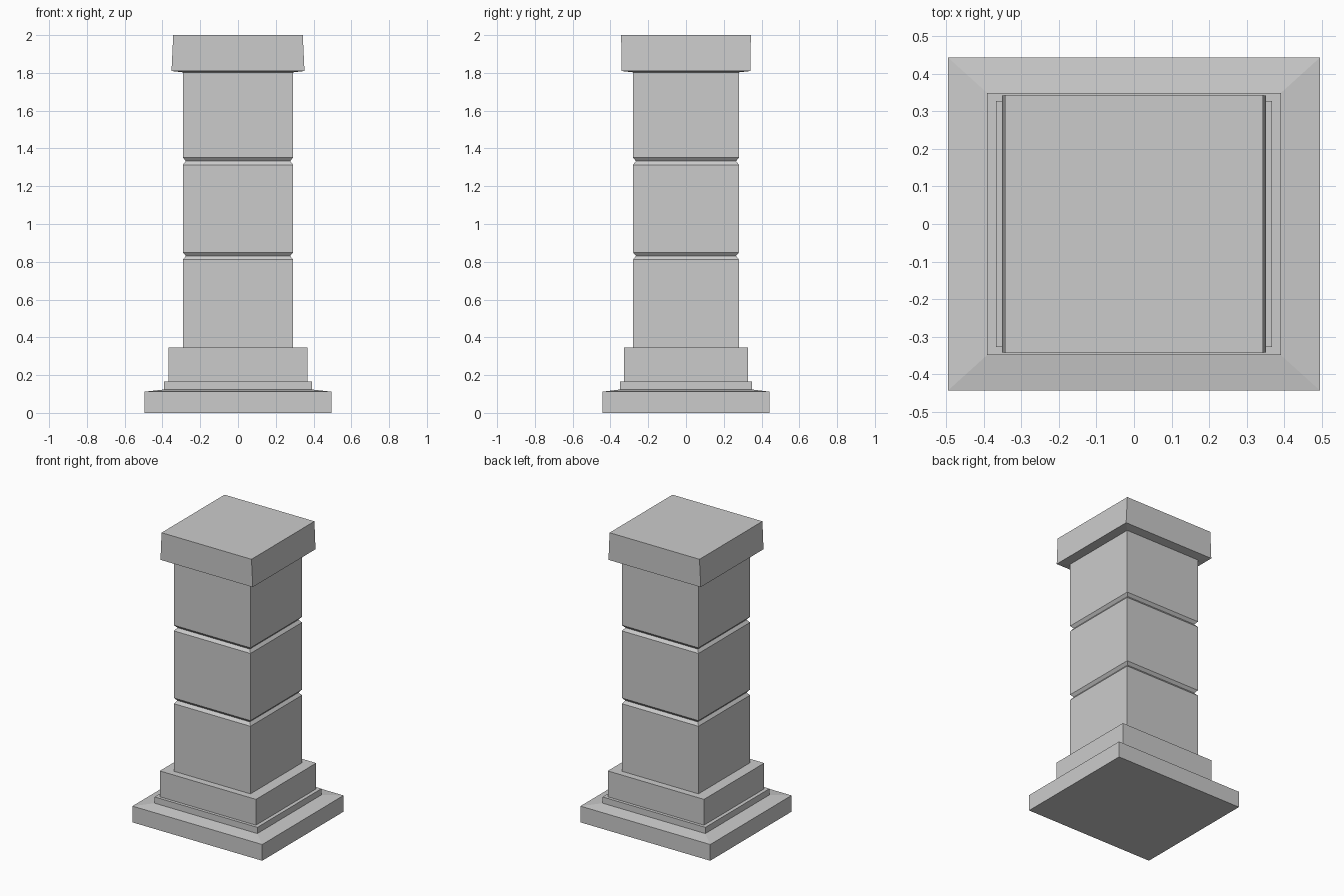
import bpy
import bmesh

default_cube = bpy.data.objects.get("Cube")
if default_cube:
    bpy.data.objects.remove(default_cube, do_unlink=True)

# Single stone colour
stone = bpy.data.materials.new("grey_stone")
stone.use_nodes = True
colour = (0.6, 0.6, 0.6, 1.0)
stone.diffuse_color = colour
stone.node_tree.nodes["Principled BSDF"].inputs["Base Color"].default_value = colour


def stacked_block(name, rings):
    """Loft rectangular rings given as (half width, half depth, height)."""
    bm = bmesh.new()
    corners = ((-1, -1), (1, -1), (1, 1), (-1, 1))
    loops = [[bm.verts.new((sx * w, sy * d, z)) for sx, sy in corners]
             for w, d, z in rings]
    for low, high in zip(loops, loops[1:]):
        for i in range(4):
            j = (i + 1) % 4
            bm.faces.new((low[i], low[j], high[j], high[i]))
    bm.faces.new(loops[0][::-1])
    bm.faces.new(loops[-1])
    bmesh.ops.recalc_face_normals(bm, faces=bm.faces)
    mesh = bpy.data.meshes.new(name)
    bm.to_mesh(mesh)
    bm.free()
    mesh.materials.append(stone)
    obj = bpy.data.objects.new(name, mesh)
    bpy.context.collection.objects.link(obj)
    return obj


# Stepped foot: sloped slab, thin collar, plinth
stacked_block("base_slab", [(0.495, 0.443, 0), (0.495, 0.443, 0.112),
                            (0.39, 0.348, 0.124)])
stacked_block("base_collar", [(0.392, 0.349, 0.124), (0.392, 0.349, 0.167)])
stacked_block("plinth", [(0.367, 0.328, 0.167), (0.367, 0.328, 0.345)])

# Shaft with two V-shaped grooves
w, d, inset = 0.292, 0.281, 0.016
shaft = [(w, d, 0.345)]
for z in (0.831, 1.333):
    shaft += [(w, d, z - 0.02), (w - inset, d - inset, z), (w, d, z + 0.019)]
shaft.append((w, d, 1.805))
stacked_block("shaft", shaft)

# Cap, slightly wider at its lower edge, with a shallow sloped underside
stacked_block("cap", [(w, d, 1.803), (0.352, 0.342, 1.81), (0.343, 0.343, 2.0)])
